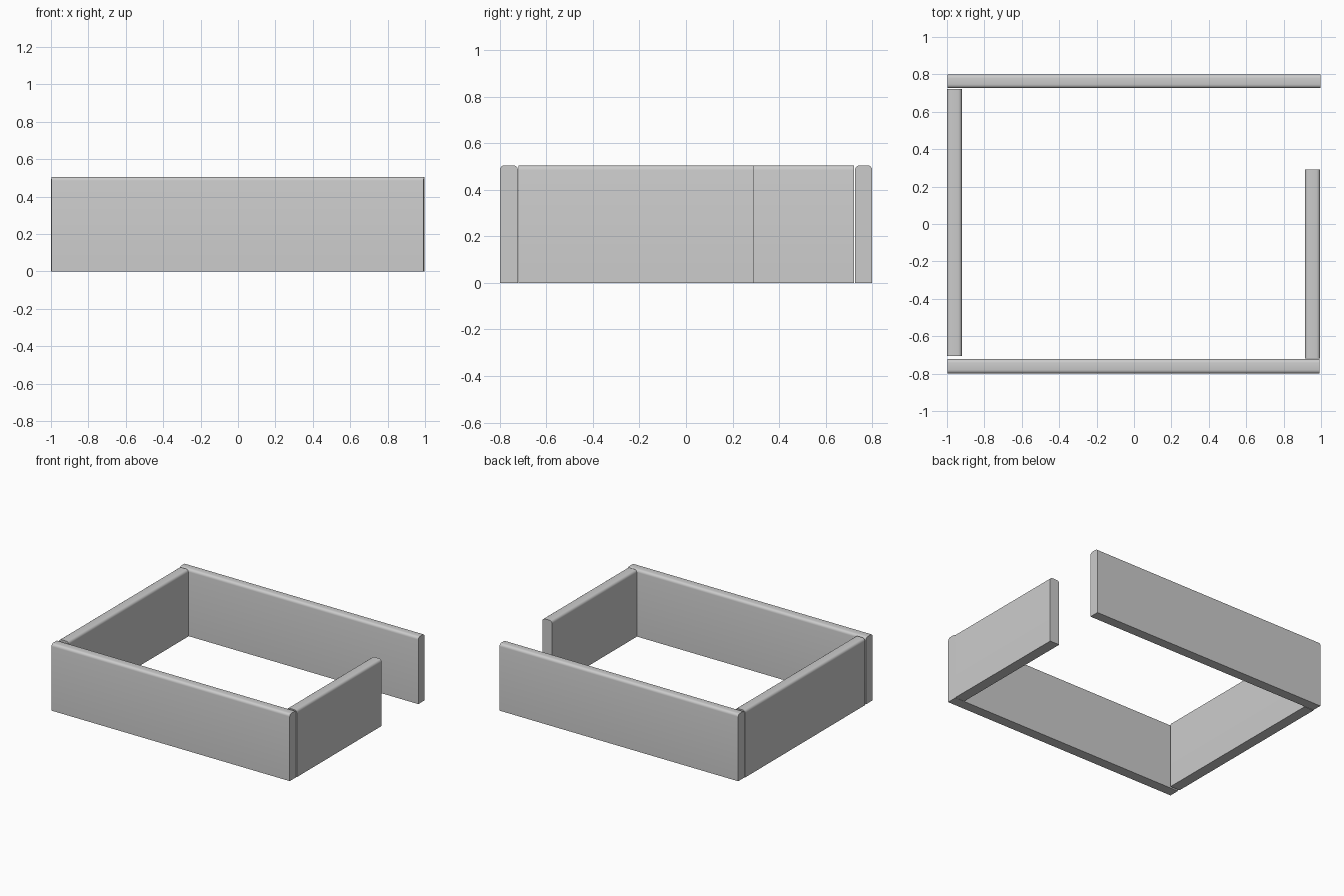
import bpy
import math

if "Cube" in bpy.data.objects:
    bpy.data.objects.remove(bpy.data.objects["Cube"])

HEIGHT = 0.505
RADIUS = 0.02
STEPS = 4


def wall(name, x0, x1, y0, y1):
    """Upright board with its two long top edges rounded, extruded along its length."""
    along_x = (x1 - x0) > (y1 - y0)
    a0, a1, b0, b1 = (x0, x1, y0, y1) if along_x else (y0, y1, x0, x1)

    # Cross-section: square bottom, rounded top corners
    section = [(b0, 0), (b1, 0)]
    for centre, start in ((b1 - RADIUS, 0), (b0 + RADIUS, 90)):
        for i in range(STEPS + 1):
            t = math.radians(start + 90 * i / STEPS)
            section.append((centre + RADIUS * math.cos(t),
                            HEIGHT - RADIUS + RADIUS * math.sin(t)))

    n = len(section)
    verts = [(a, b, z) if along_x else (b, a, z)
             for a in (a0, a1) for b, z in section]
    faces = [(i, (i + 1) % n, n + (i + 1) % n, n + i) for i in range(n)]
    faces += [tuple(range(n)), tuple(range(2 * n - 1, n - 1, -1))]
    if along_x:
        faces = [f[::-1] for f in faces]

    mesh = bpy.data.meshes.new(name)
    mesh.from_pydata(verts, [], faces)
    obj = bpy.data.objects.new(name, mesh)
    bpy.context.collection.objects.link(obj)
    bpy.context.view_layer.objects.active = obj
    obj.select_set(True)
    # Consistent outward faces
    bpy.ops.object.mode_set(mode='EDIT')
    bpy.ops.mesh.select_all(action='SELECT')
    bpy.ops.mesh.normals_make_consistent(inside=False)
    bpy.ops.object.mode_set(mode='OBJECT')
    bpy.ops.object.shade_smooth_by_angle(angle=math.radians(35))
    obj.select_set(False)
    return obj


# Long front and back walls
wall("front_wall", -0.998, 0.992, -0.80, -0.722)
wall("back_wall", -0.996, 0.998, 0.726, 0.80)
# Full left wall, and short right wall that leaves the entrance open
wall("left_wall", -1.0, -0.92, -0.707, 0.722)
wall("right_wall", 0.915, 0.995, -0.72, 0.292)
